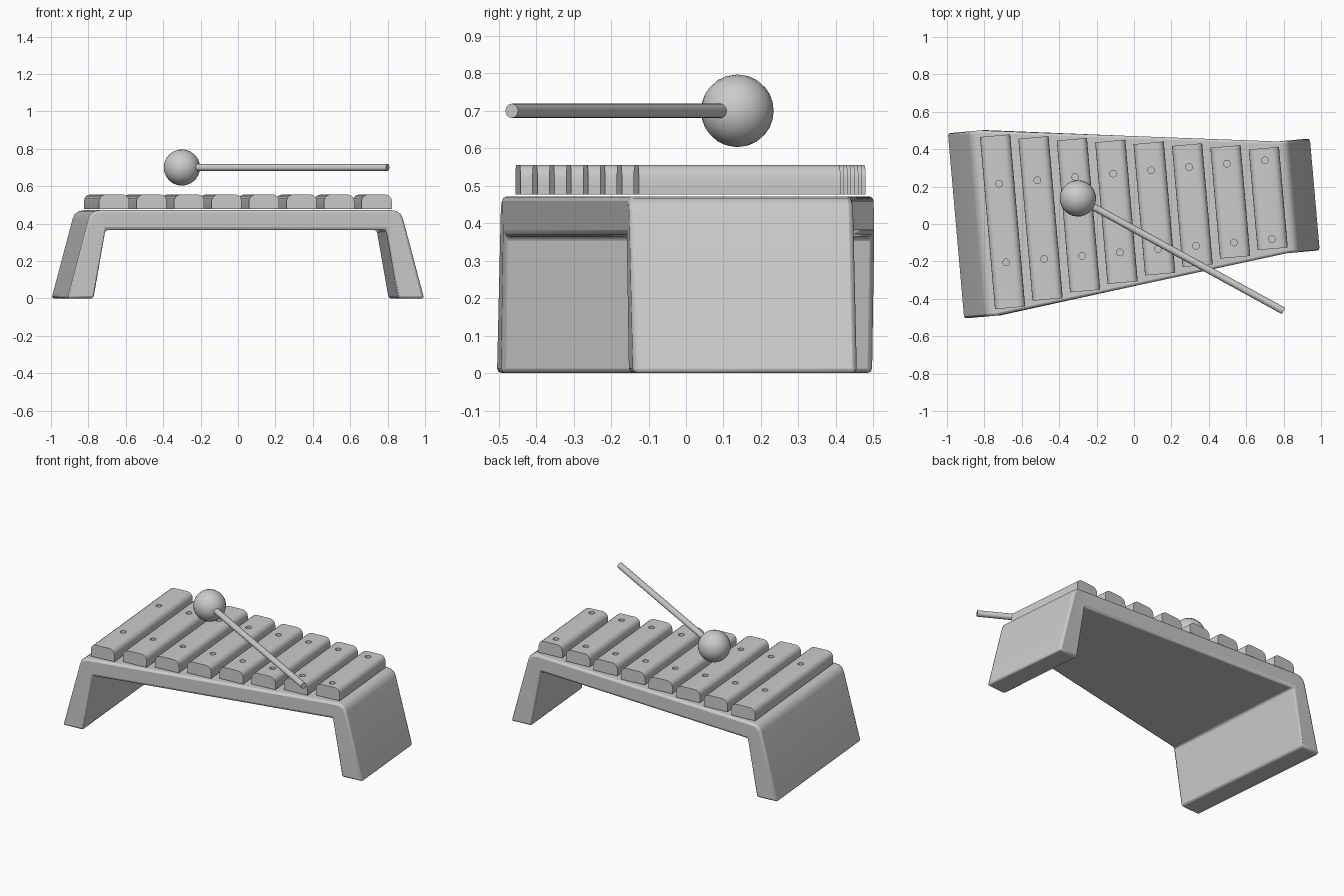
import bpy, bmesh, math
from mathutils import Matrix, Vector

if "Cube" in bpy.data.objects:
    bpy.data.objects.remove(bpy.data.objects["Cube"])

# whole instrument is turned slightly on the floor
PLACE = Matrix.Rotation(math.radians(5), 4, 'Z') @ Matrix.Translation((0.014, 0.073, 0))


def make(name, bm, matrix=PLACE):
    bmesh.ops.recalc_face_normals(bm, faces=bm.faces)
    mesh = bpy.data.meshes.new(name)
    bm.to_mesh(mesh)
    bm.free()
    obj = bpy.data.objects.new(name, mesh)
    obj.matrix_world = matrix
    bpy.context.collection.objects.link(obj)
    return obj


def smooth(obj, angle=35):
    bpy.ops.object.select_all(action='DESELECT')
    obj.select_set(True)
    bpy.context.view_layer.objects.active = obj
    bpy.ops.object.shade_smooth_by_angle(angle=math.radians(angle))


# frame: tapered bridge with two splayed legs of constant width
leg = [(0.826, 0), (0.966, 0), (0.853, 0.425), (0.842, 0.450),
       (0.820, 0.467), (0.790, 0.472), (0.762, 0.365)]
bm = bmesh.new()
rims = {}
for sx, half in ((-1, 0.497), (1, 0.30)):
    for sy in (-1, 1):
        rims[sx, sy] = [bm.verts.new((sx * x, sy * half, z)) for x, z in leg]
        bm.faces.new(rims[sx, sy])
    a, b = rims[sx, -1], rims[sx, 1]
    n = len(leg)
    for i in range(n):
        if i != 5:  # left open where the bridge joins
            j = (i + 1) % n
            bm.faces.new((a[i], a[j], b[j], b[i]))
for sy in (-1, 1):
    l, r = rims[-1, sy], rims[1, sy]
    bm.faces.new((l[5], r[5], r[6], l[6]))
for i in (5, 6):
    bm.faces.new((rims[-1, -1][i], rims[1, -1][i], rims[1, 1][i], rims[-1, 1][i]))
frame = make("frame", bm)
bev = frame.modifiers.new("soft_edges", 'BEVEL')
bev.width, bev.segments = 0.013, 2
bev.limit_method, bev.angle_limit = 'ANGLE', math.radians(40)
smooth(frame)

# pin holes: one shared cutter
xs = [-0.713 + i * 1.426 / 7 for i in range(8)]
bm = bmesh.new()
for x in xs:
    for y in (-0.218, 0.205):
        bmesh.ops.create_cone(bm, cap_ends=True, segments=16, radius1=0.018, radius2=0.018,
                              depth=0.06, matrix=Matrix.Translation((x, y, 0.565)))
cutter = make("hole_cutter", bm)
cutter.hide_render = True
cutter.hide_viewport = False
cutter.display_type = 'WIRE'

# tone bars: round-shouldered profile, shorter to the right
W, R, Z0, Z1 = 0.081, 0.036, 0.477, 0.556
arc = [(W - R + R * math.cos(t), Z1 - R + R * math.sin(t))
       for t in (math.radians(a) for a in (0, 22.5, 45, 67.5, 90))]
profile = [(W, Z0)] + arc + [(-x, z) for x, z in reversed(arc)] + [(-W, Z0)]
for i, x in enumerate(xs):
    half = 0.462 + (0.27 - 0.462) * i / 7
    bm = bmesh.new()
    face = bm.faces.new([bm.verts.new((x + px, -half, pz)) for px, pz in profile])
    ext = bmesh.ops.extrude_face_region(bm, geom=[face], use_keep_orig=True)
    bmesh.ops.translate(bm, vec=(0, 2 * half, 0),
                        verts=[v for v in ext["geom"] if isinstance(v, bmesh.types.BMVert)])
    bar = make(f"tone_bar_{i + 1}", bm)
    mod = bar.modifiers.new("pin_holes", 'BOOLEAN')
    mod.object, mod.operation, mod.solver = cutter, 'DIFFERENCE', 'EXACT'
    smooth(bar)
    bpy.ops.object.modifier_apply(modifier=mod.name)
bpy.data.objects.remove(cutter)

# mallet: ball head and straight stick
head, tip = Vector((-0.30, 0.137, 0.70)), Vector((0.80, -0.465, 0.70))
axis = tip - head
turn = axis.to_track_quat('Z', 'Y').to_matrix().to_4x4()
bm = bmesh.new()
bmesh.ops.create_uvsphere(bm, u_segments=24, v_segments=14, radius=0.097)
smooth(make("mallet_head", bm, Matrix.Translation(head) @ turn))
bm = bmesh.new()
bmesh.ops.create_cone(bm, cap_ends=True, segments=16, radius1=0.019, radius2=0.019,
                      depth=axis.length)
smooth(make("mallet_stick", bm, Matrix.Translation((head + tip) / 2) @ turn))
